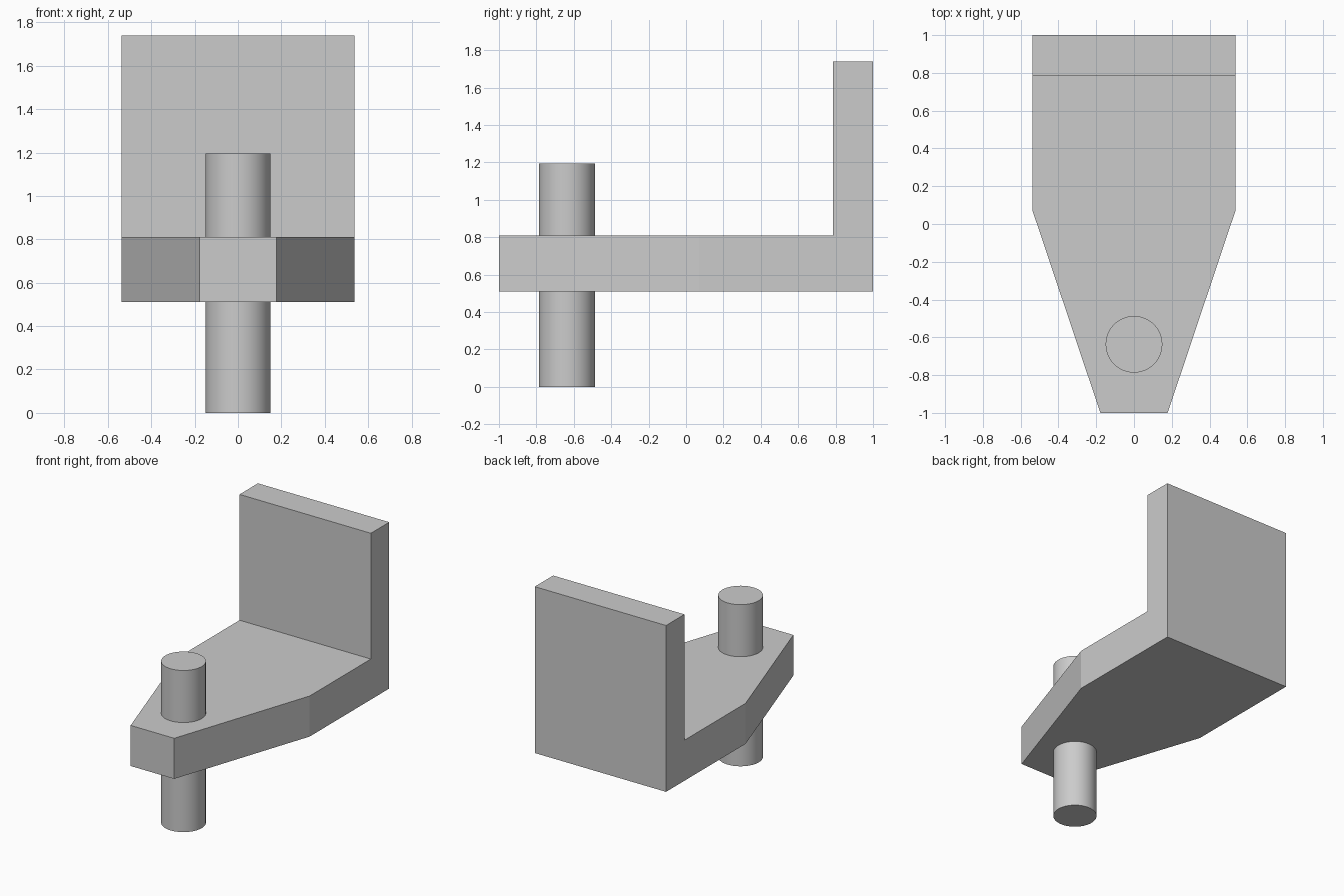
import bpy
import bmesh

# Remove the default cube
cube = bpy.data.objects.get("Cube")
if cube:
    bpy.data.objects.remove(cube, do_unlink=True)

# Single plain grey
grey = bpy.data.materials.new("grey")
grey.use_nodes = True
colour = (0.6, 0.6, 0.6, 1)
grey.diffuse_color = colour
grey.node_tree.nodes["Principled BSDF"].inputs["Base Color"].default_value = colour

PLATE_BOTTOM, PLATE_TOP, WALL_TOP = 0.51, 0.81, 1.74
HALF_WIDTH, TIP_HALF_WIDTH = 0.537, 0.178
WALL_FRONT = 0.785


def extrude_up(bm, faces, height):
    """Raise faces by height and return the new top faces."""
    result = bmesh.ops.extrude_face_region(bm, geom=faces)["geom"]
    verts = [g for g in result if isinstance(g, bmesh.types.BMVert)]
    bmesh.ops.translate(bm, verts=verts, vec=(0, 0, height))
    return [g for g in result if isinstance(g, bmesh.types.BMFace)]


# Bracket: tapered plate with an upright wall raised from its rear strip
half_outline = [(TIP_HALF_WIDTH, -1), (HALF_WIDTH, 0.07), (HALF_WIDTH, 1)]
outline = half_outline + [(-x, y) for x, y in reversed(half_outline)]
bm = bmesh.new()
base = bm.faces.new([bm.verts.new((x, y, PLATE_BOTTOM)) for x, y in outline])
top = extrude_up(bm, [base], PLATE_TOP - PLATE_BOTTOM)
if not any(f.normal.z < 0 and f.calc_center_median().z < PLATE_BOTTOM + 0.01 for f in bm.faces):
    if not any(f.calc_center_median().z < PLATE_BOTTOM + 0.01 for f in bm.faces):
        bm.faces.new([v for v in base.verts])
bmesh.ops.bisect_plane(bm, geom=bm.verts[:] + bm.edges[:] + bm.faces[:],
                       plane_co=(0, WALL_FRONT, 0), plane_no=(0, 1, 0))
rear = [f for f in bm.faces
        if all(v.co.z > PLATE_TOP - 0.01 and v.co.y > WALL_FRONT - 0.01 for v in f.verts)]
extrude_up(bm, rear, WALL_TOP - PLATE_TOP)
bmesh.ops.recalc_face_normals(bm, faces=bm.faces[:])
mesh = bpy.data.meshes.new("bracket")
bm.to_mesh(mesh)
bm.free()
bracket = bpy.data.objects.new("bracket", mesh)
bpy.context.collection.objects.link(bracket)
mesh.materials.append(grey)

# Round pin passing through the narrow end
bpy.ops.mesh.primitive_cylinder_add(vertices=64, radius=0.15, depth=1.195,
                                    location=(0, -0.637, 0.5975))
pin = bpy.context.object
pin.name = "pin"
pin.data.materials.append(grey)
bpy.ops.object.shade_smooth_by_angle()
